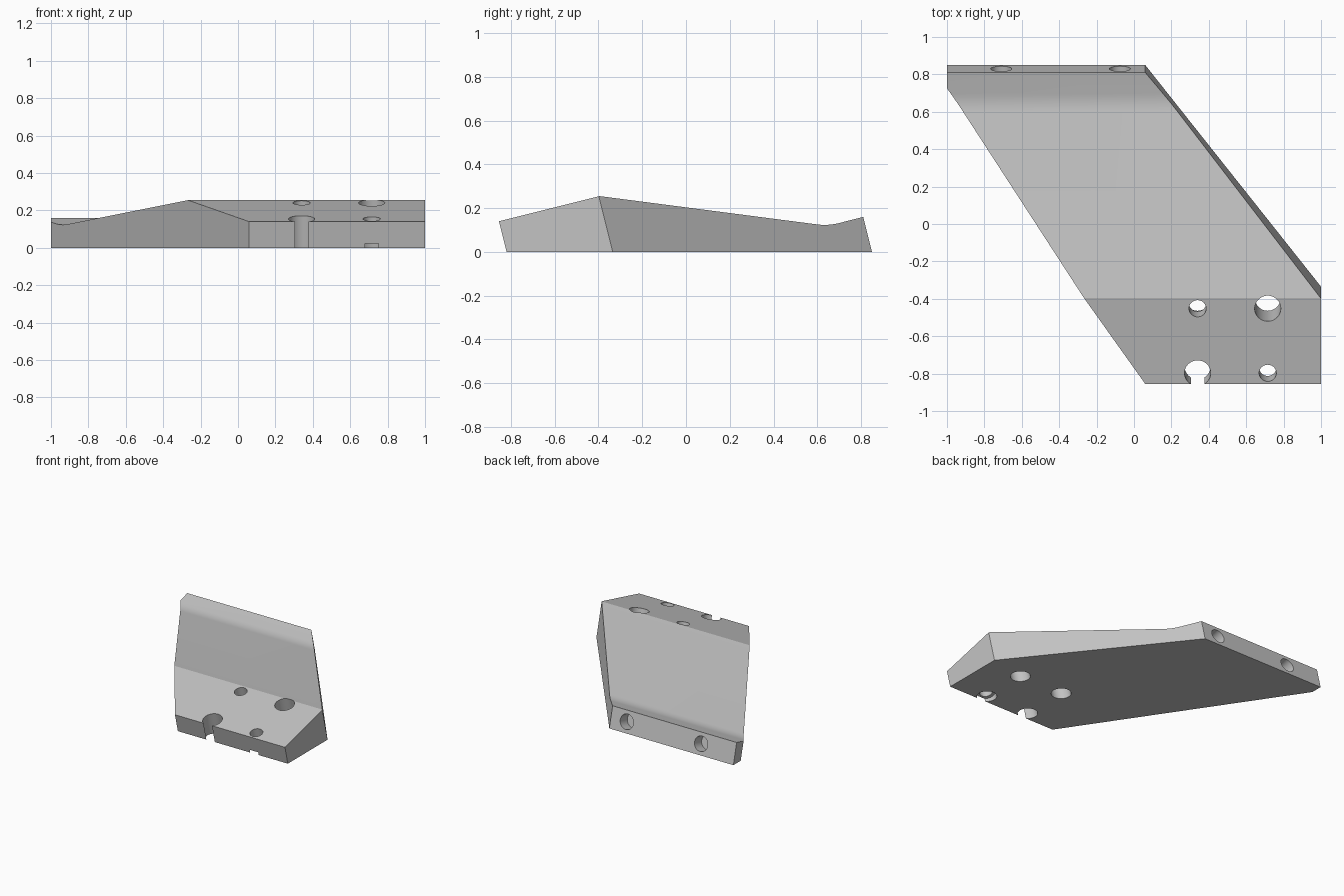
import bpy, bmesh, math
from mathutils import Vector

cube = bpy.data.objects.get("Cube")
if cube:
    bpy.data.objects.remove(cube, do_unlink=True)

grey = bpy.data.materials.new("plain grey")
grey.use_nodes = True
GREY = (0.55, 0.55, 0.55, 1)
grey.diffuse_color = GREY
grey.node_tree.nodes["Principled BSDF"].inputs["Base Color"].default_value = GREY

LEAN = 0.25                                   # ends, sides and bores all lean forward
AXIS = Vector((0, -LEAN, 1)).normalized()


def add_object(name, bm):
    bmesh.ops.recalc_face_normals(bm, faces=bm.faces)
    mesh = bpy.data.meshes.new(name)
    bm.to_mesh(mesh)
    bm.free()
    mesh.materials.append(grey)
    obj = bpy.data.objects.new(name, mesh)
    bpy.context.collection.objects.link(obj)
    return obj


def fillet(before, corner, after, reach, steps):
    """Rounded corner as points of a quadratic curve."""
    a = corner + (before - corner).normalized() * reach
    b = corner + (after - corner).normalized() * reach
    ts = [i / steps for i in range(steps + 1)]
    return [a * (1 - t) ** 2 + corner * 2 * t * (1 - t) + b * t * t for t in ts]


# Side profile (y, z) with a rounded valley near the back lip
ridge, valley, lip = Vector((-0.395, 0.255)), Vector((0.65, 0.119)), Vector((0.81, 0.16))
profile = [Vector((-0.82, 0)), Vector((-0.855, 0.14)), ridge]
profile += fillet(ridge, valley, lip, 0.05, 5)
profile += [lip, Vector((0.85, 0))]

# Extrude the profile across the width
bm = bmesh.new()
face = bm.faces.new([bm.verts.new((-1, p.x, p.y)) for p in profile])
swept = bmesh.ops.extrude_face_region(bm, geom=[face])["geom"]
bmesh.ops.translate(bm, vec=(2, 0, 0),
                    verts=[v for v in swept if isinstance(v, bmesh.types.BMVert)])
bmesh.ops.recalc_face_normals(bm, faces=bm.faces)

# Trim both slanted sides with leaning planes
for start, end in (((1, -0.335), (0.06, 0.85)), ((-1, 0.76), (0.06, -0.82))):
    p, q = Vector((*start, 0)), Vector((*end, 0))
    cut = bmesh.ops.bisect_plane(bm, geom=bm.verts[:] + bm.edges[:] + bm.faces[:],
                                 plane_co=p, plane_no=(q - p).cross(AXIS), clear_outer=True)
    rim = [e for e in cut["geom_cut"] if isinstance(e, bmesh.types.BMEdge)]
    bmesh.ops.edgeloop_fill(bm, edges=rim)
body = add_object("wedge_body", bm)


def drill(center, axis, radius, low, high):
    """Cut a round bore running from low to high along the axis."""
    bm = bmesh.new()
    bmesh.ops.create_cone(bm, cap_ends=True, segments=48, radius1=radius,
                          radius2=radius, depth=high - low)
    cutter = add_object("bore_cutter", bm)
    cutter.hide_render = True
    turn = axis.to_track_quat("Z", "Y").to_matrix()
    cutter.data.transform(turn.to_4x4())
    cutter.data.transform(cutter.matrix_world.Translation(center + axis * (low + high) / 2))
    mod = body.modifiers.new("bore", "BOOLEAN")
    mod.operation, mod.solver, mod.object = "DIFFERENCE", "EXACT", cutter
    bpy.ops.object.modifier_apply(modifier=mod.name)
    bpy.data.objects.remove(cutter, do_unlink=True)


bpy.context.view_layer.objects.active = body
body.select_set(True)

# Front bores: two wide through holes, two narrow ones recessed from below
WIDE, NARROW = 0.07, 0.046
for x, y, recessed in ((0.34, -0.797, False), (0.715, -0.797, True),
                       (0.715, -0.452, False), (0.34, -0.452, True)):
    top = Vector((x, y, 0.14 + LEAN * (y + 0.855)))
    if recessed:
        drill(top, AXIS, NARROW, -0.5, 0.2)
        drill(top, AXIS, WIDE, -0.5, -0.12)
    else:
        drill(top, AXIS, WIDE, -0.5, 0.2)

# Blind bores in the back face
for x in (-0.71, -0.075):
    drill(Vector((x, 0.83, 0.08)), Vector((0, 1, LEAN)).normalized(), 0.056, -0.09, 0.1)

bpy.ops.object.shade_smooth_by_angle(angle=math.radians(12))
